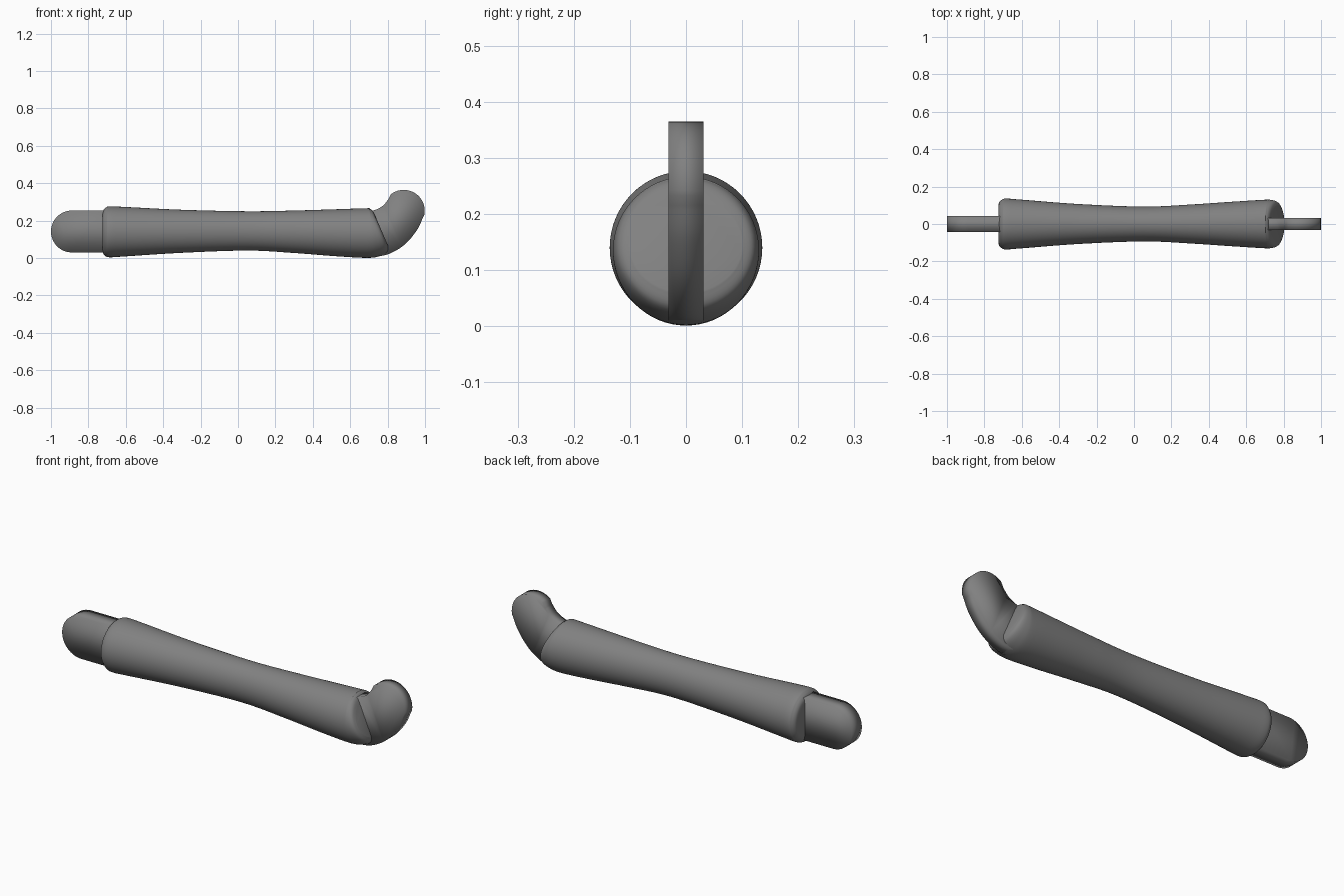
import bpy, bmesh, math

if "Cube" in bpy.data.objects:
    bpy.data.objects.remove(bpy.data.objects["Cube"])

SEG = 64
grey = bpy.data.materials.new("dark_grey")
grey.diffuse_color = (0.22, 0.22, 0.22, 1)
grey.use_nodes = True
grey.node_tree.nodes["Principled BSDF"].inputs["Base Color"].default_value = grey.diffuse_color


def finish(name, bm):
    bmesh.ops.recalc_face_normals(bm, faces=bm.faces)
    for f in bm.faces:
        f.smooth = True
    me = bpy.data.meshes.new(name)
    bm.to_mesh(me)
    bm.free()
    me.materials.append(grey)
    ob = bpy.data.objects.new(name, me)
    bpy.context.collection.objects.link(ob)
    return ob


def spline(pts, steps):
    """Catmull-Rom interpolation through tuples of any length."""
    out = []
    for i in range(len(pts) - 1):
        a, b = pts[max(i - 1, 0)], pts[i]
        c, d = pts[i + 1], pts[min(i + 2, len(pts) - 1)]
        for k in range(steps):
            t = k / steps
            out.append(tuple(0.5 * (2*q + (r - p)*t + (2*p - 5*q + 4*r - s)*t*t
                                    + (3*q - p - 3*r + s)*t**3)
                             for p, q, r, s in zip(a, b, c, d)))
    return out + [pts[-1]]


def loft(name, rings):
    """Elliptical rings given as top x, top z, bottom x, bottom z, half width."""
    bm = bmesh.new()
    loops = []
    for tx, tz, bx, bz, hy in rings:
        loop = []
        for i in range(SEG):
            a = 2 * math.pi * i / SEG
            f = (1 + math.cos(a)) / 2
            loop.append(bm.verts.new((bx + (tx - bx)*f, hy*math.sin(a), bz + (tz - bz)*f)))
        loops.append(loop)
    for a, b in zip(loops, loops[1:]):
        for i in range(SEG):
            j = (i + 1) % SEG
            bm.faces.new((a[i], a[j], b[j], b[i]))
    bm.faces.new(loops[0])
    bm.faces.new(loops[-1])
    return finish(name, bm)


def plate(name, outline, half):
    """Flat tab: an xz outline with thickness in y, softly shaded over its edges."""
    bm = bmesh.new()
    face = bm.faces.new([bm.verts.new((x, -half, z)) for x, z in outline])
    ext = bmesh.ops.extrude_face_region(bm, geom=[face])
    verts = [v for v in ext['geom'] if isinstance(v, bmesh.types.BMVert)]
    bmesh.ops.translate(bm, verts=verts, vec=(0, 2 * half, 0))
    return finish(name, bm)


def arc(cx, cz, r, a0, a1, n):
    return [(cx + r*math.cos(math.radians(a0 + (a1 - a0)*i/n)),
             cz + r*math.sin(math.radians(a0 + (a1 - a0)*i/n))) for i in range(n + 1)]


# waisted handle grip with rounded left end and slanted right end
body = [
    (-.725, .235, -.725, .045, .098),
    (-.721, .254, -.721, .026, .116),
    (-.708, .269, -.708, .010, .129),
    (-.685, .276, -.685, .004, .136),
    (-.60, .273, -.60, .009, .130),
    (-.30, .258, -.30, .028, .107),
    (.05, .250, .05, .040, .093),
    (.30, .254, .30, .027, .104),
    (.50, .260, .52, .010, .118),
    (.68, .266, .69, .001, .129),
    (.705, .264, .758, .010, .129),
    (.720, .252, .798, .030, .120),
    (.732, .230, .805, .060, .100),
]
loft("handle_grip", spline(body, 5))

# straight tab with round end
left = [(-.62, .254), (-.72, .254)] + arc(-.888, .142, .112, 90, 270, 32) \
    + [(-.72, .03), (-.62, .03)]
plate("straight_tab", left, .042)

# hooked tab sweeping upward
upper = spline([(.70, .250), (.735, .258), (.775, .280), (.805, .316)], 5)
lower = spline([(.988, .215), (.962, .158), (.91, .090), (.85, .043),
                (.78, .014), (.70, .009)], 5)
plate("hooked_tab", upper + arc(.886, .252, .1125, 128, -10, 28) + lower, .031)
